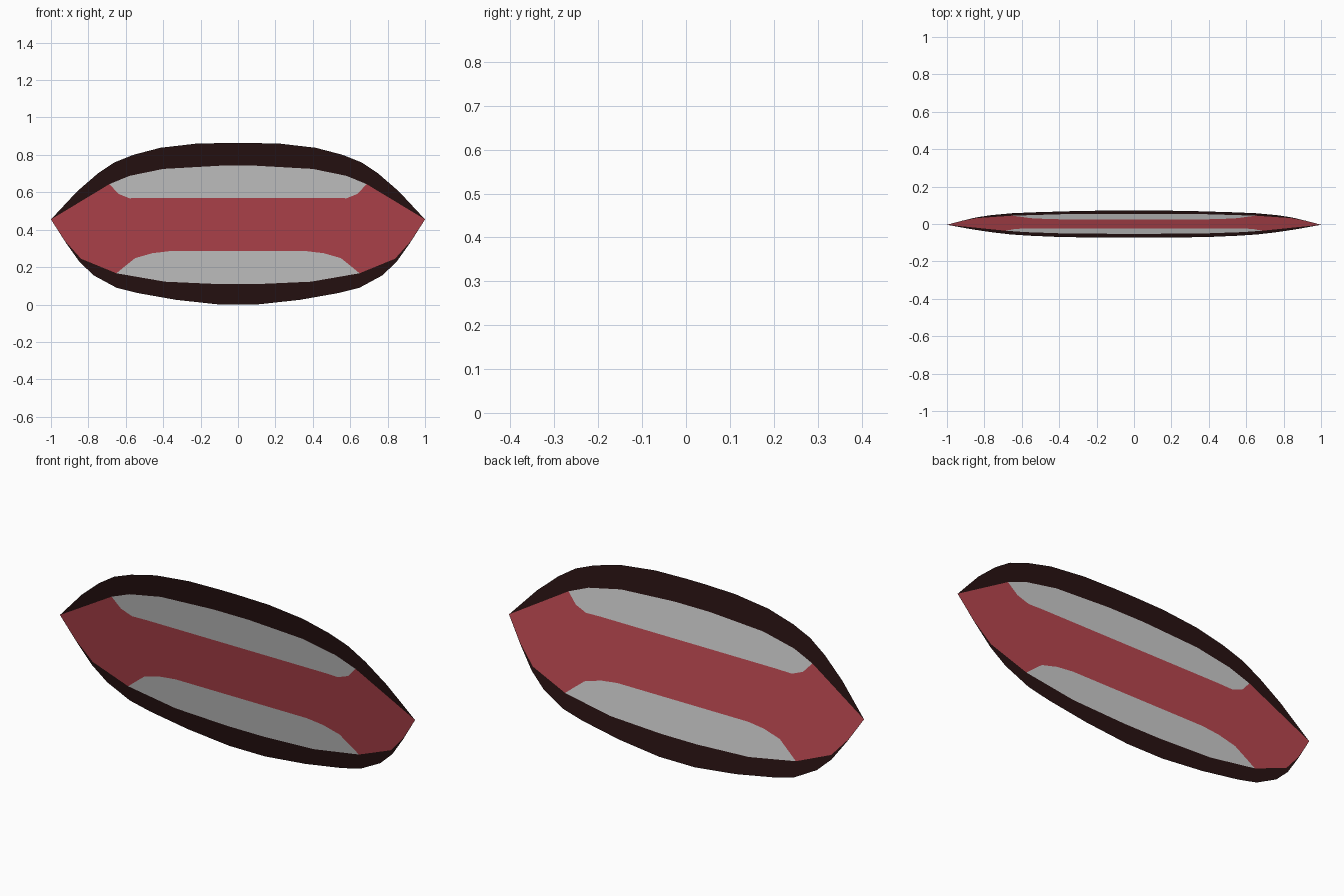
import bpy

if "Cube" in bpy.data.objects:
    bpy.data.objects.remove(bpy.data.objects["Cube"])

LEAN = -0.169      # the flat sheet leans forward at the top
MID_Z = 0.431
TIP = (1.0, 0.455)


def material(name, colour):
    mat = bpy.data.materials.new(name)
    mat.diffuse_color = (*colour, 1)
    mat.use_nodes = True
    mat.node_tree.nodes["Principled BSDF"].inputs["Base Color"].default_value = mat.diffuse_color
    return mat


def full(half):
    """Mirror a centre-to-right half curve into a left-to-right curve."""
    return [(-x, z) for x, z in reversed(half) if x > 0] + half


def sheet(name, upper, lower, mat=None):
    """Flat face between two half curves that meet at their ends."""
    loop = full(upper) + full(lower)[-2:0:-1]
    verts = [(x, LEAN * (z - MID_Z), z) for x, z in loop]
    mesh = bpy.data.meshes.new(name)
    mesh.from_pydata(verts, [], [list(range(len(verts)))[::-1]])
    mesh.update()
    obj = bpy.data.objects.new(name, mesh)
    bpy.context.collection.objects.link(obj)
    if mat:
        mesh.materials.append(mat)
    return obj


# Half profiles (x, z), from the centre out to the right
upper_outer = [(0.05, 0.864), (0.225, 0.86), (0.415, 0.838), (0.56, 0.8),
               (0.66, 0.76), (0.75, 0.7), (0.86, 0.605), TIP]
upper_gum = [(0.1, 0.742), (0.4, 0.725), (0.58, 0.688), (0.687, 0.644)]
upper_bite = [(0.5, 0.57), (0.58, 0.568), (0.64, 0.592), (0.687, 0.644)]
lower_bite = [(0.37, 0.285), (0.46, 0.274), (0.55, 0.248), (0.61, 0.2),
              (0.65, 0.167)]
lower_gum = [(0.1, 0.109), (0.39, 0.122), (0.65, 0.167)]
lower_corner = [(0.84, 0.245), (0.92, 0.335), TIP]
lower_outer = [(0.1, 0.0), (0.33, 0.025), (0.54, 0.062), (0.65, 0.09),
               (0.77, 0.155), (0.845, 0.225), (0.92, 0.33), TIP]

lip_mat = material("dark lip", (0.021, 0.006, 0.006))
mouth_mat = material("mouth red", (0.48, 0.062, 0.078))

# Lips
sheet("upper_lip", upper_outer, upper_gum + [TIP], lip_mat)
sheet("lower_lip", lower_gum + lower_corner, lower_outer, lip_mat)

# Teeth
sheet("upper_teeth", upper_gum, upper_bite)
sheet("lower_teeth", lower_bite, lower_gum)

# Mouth interior
sheet("mouth_interior", upper_bite + [TIP], lower_bite + lower_corner, mouth_mat)
